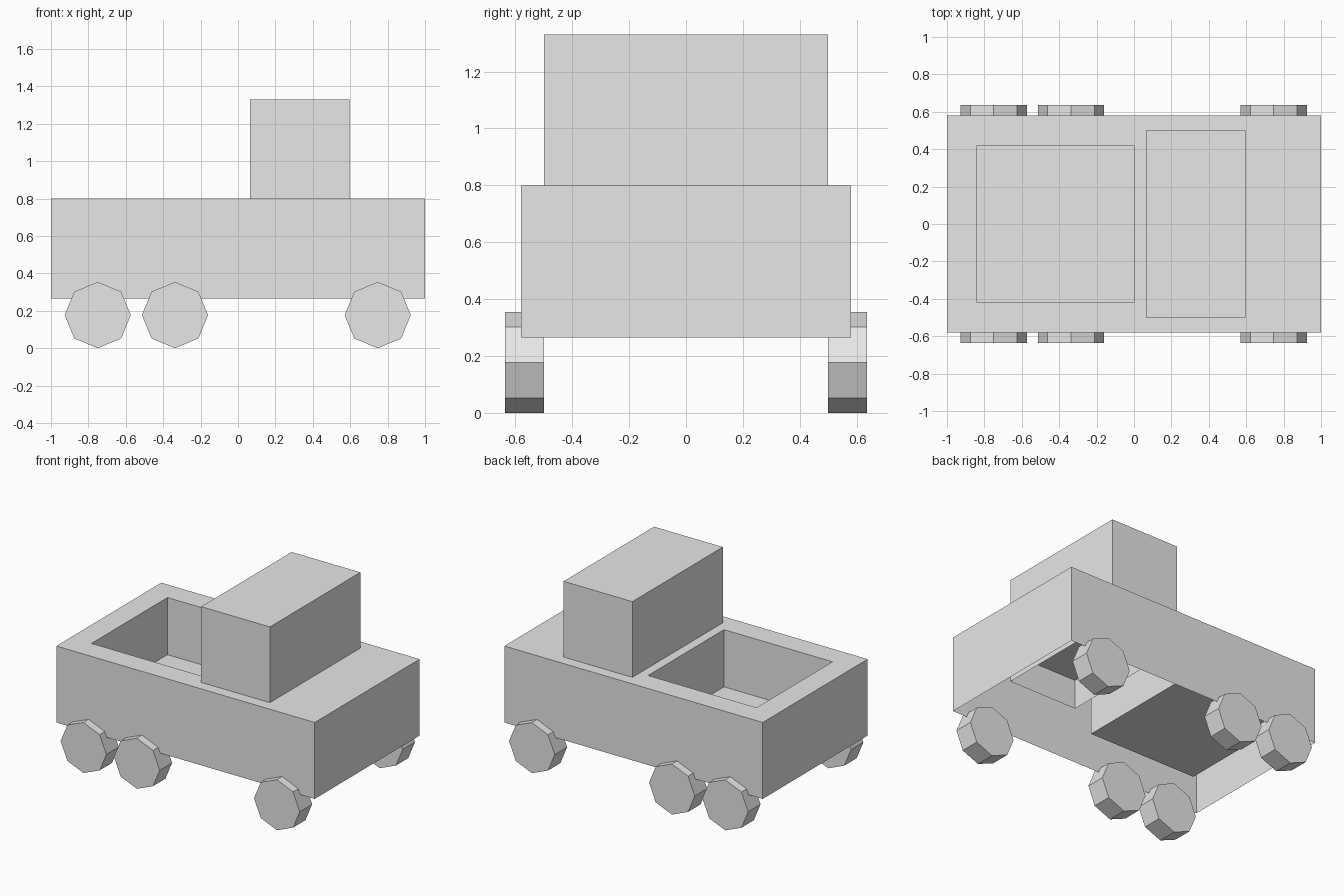
import bpy
import bmesh
from math import pi
from mathutils import Matrix

if "Cube" in bpy.data.objects:
    bpy.data.objects.remove(bpy.data.objects["Cube"], do_unlink=True)

GREY = (0.8, 0.8, 0.8, 1.0)
grey = bpy.data.materials.new("plain_grey")
grey.use_nodes = True
grey.diffuse_color = GREY
grey.node_tree.nodes["Principled BSDF"].inputs["Base Color"].default_value = GREY


def add_object(name, bm):
    mesh = bpy.data.meshes.new(name)
    bm.to_mesh(mesh)
    bm.free()
    mesh.materials.append(grey)
    obj = bpy.data.objects.new(name, mesh)
    bpy.context.collection.objects.link(obj)
    return obj


def ring(bm, x0, x1, y, z):
    """Rectangle of four vertices, counter-clockwise from above."""
    return [bm.verts.new((x, s * y, z)) for x, s in ((x0, -1), (x1, -1), (x1, 1), (x0, 1))]


def stack(bm, rings):
    """Join successive rectangles with quads and close the last one."""
    for a, b in zip(rings, rings[1:]):
        for i in range(4):
            j = (i + 1) % 4
            bm.faces.new((a[i], a[j], b[j], b[i]))
    bm.faces.new(rings[-1])


# Body: thin shell, open underneath, with the load bed sunk into its top
bm = bmesh.new()
stack(bm, [ring(bm, -1, 1, 0.58, 0.265),
           ring(bm, -1, 1, 0.58, 0.8),
           ring(bm, -0.84, 0, 0.42, 0.8),
           ring(bm, -0.84, 0, 0.42, 0.4)])
add_object("body_with_bed", bm)

# Cab: open box whose walls reach down through the body top
bm = bmesh.new()
stack(bm, [ring(bm, 0.065, 0.597, 0.5, 0.595),
           ring(bm, 0.065, 0.597, 0.5, 1.33)])
add_object("cab", bm)

# Wheels: eight-sided discs standing on a corner
RADIUS, WIDTH = 0.177, 0.137
for label, x in (("rear", -0.75), ("middle", -0.337), ("front", 0.747)):
    for side, s in (("near", -1), ("far", 1)):
        bm = bmesh.new()
        bmesh.ops.create_cone(
            bm, cap_ends=True, segments=8, radius1=RADIUS, radius2=RADIUS, depth=WIDTH,
            matrix=Matrix.Translation((x, s * (0.5 + WIDTH / 2), RADIUS))
            @ Matrix.Rotation(pi / 2, 4, "X"))
        add_object(f"{label}_wheel_{side}", bm)
